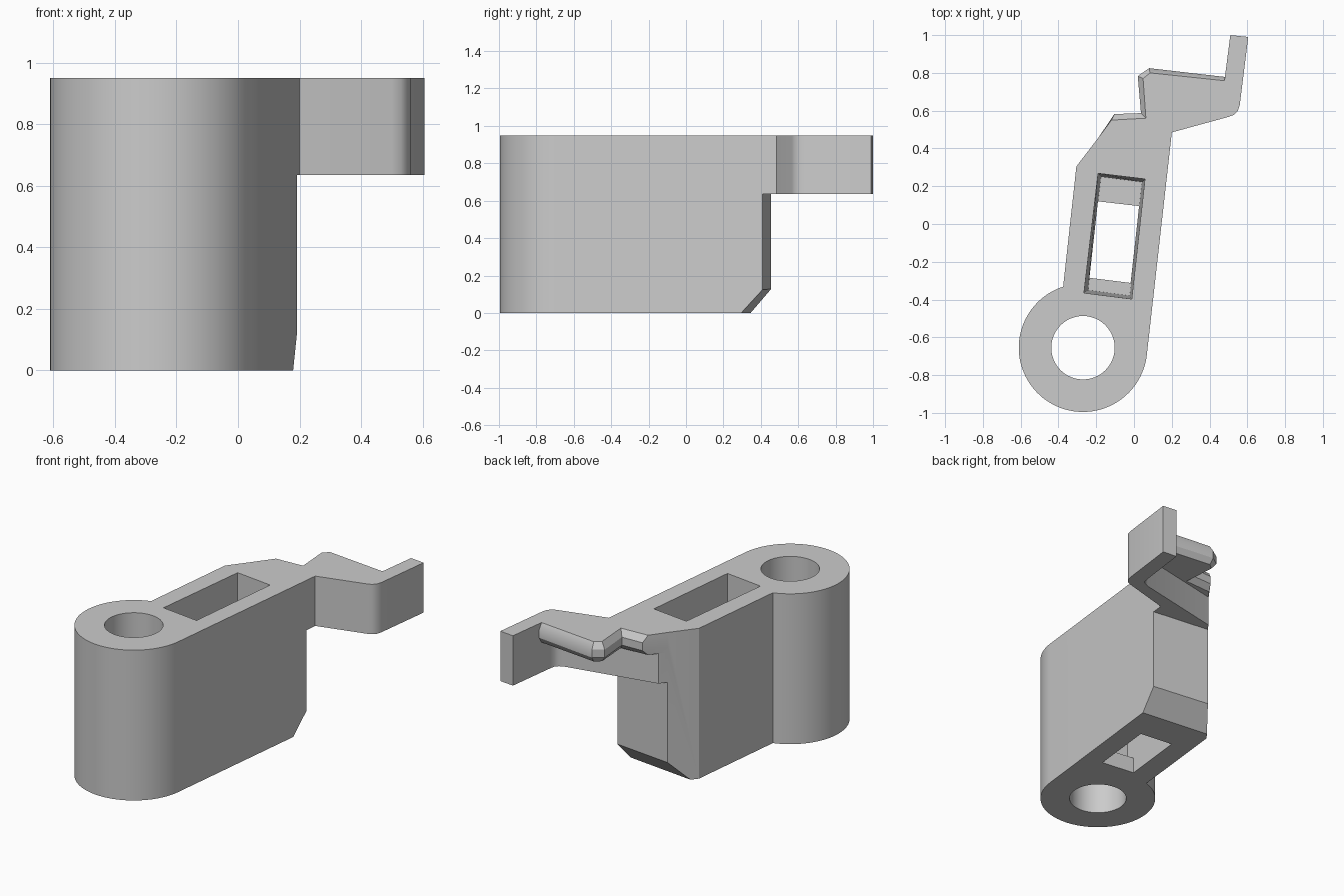
import bpy, bmesh
from math import cos, sin, radians
from mathutils import Vector

cube = bpy.data.objects.get("Cube")
if cube:
    bpy.data.objects.remove(cube, do_unlink=True)

TOP, ARM_Z, LIP_Z = 0.95, 0.635, 0.825
BOSS = (-0.27, -0.655)

grey = bpy.data.materials.new("plain grey")
grey.use_nodes = True
colour = (0.6, 0.6, 0.6, 1)
grey.diffuse_color = colour
grey.node_tree.nodes["Principled BSDF"].inputs["Base Color"].default_value = colour


def arc(centre, radius, start, end, steps):
    angles = [radians(start + (end - start) * i / steps) for i in range(steps + 1)]
    return [(centre[0] + radius * cos(a), centre[1] + radius * sin(a)) for a in angles]


def loft(name, layers, bevel_plane=None):
    """Solid through stacked outlines, given as (outline, z)."""
    bm = bmesh.new()
    rings = [[bm.verts.new((x, y, z)) for x, y in pts] for pts, z in layers]
    n = len(rings[0])
    for a, b in zip(rings, rings[1:]):
        for i in range(n):
            j = (i + 1) % n
            bm.faces.new((a[i], a[j], b[j], b[i]))
    bm.faces.new(rings[0])
    bm.faces.new(rings[-1])
    if bevel_plane:
        point, normal = bevel_plane
        geom = bm.verts[:] + bm.edges[:] + bm.faces[:]
        cut = bmesh.ops.bisect_plane(bm, geom=geom, plane_co=point, plane_no=normal, clear_outer=True)
        edges = [e for e in cut["geom_cut"] if isinstance(e, bmesh.types.BMEdge)]
        bmesh.ops.contextual_create(bm, geom=edges)
    bmesh.ops.recalc_face_normals(bm, faces=bm.faces[:])
    mesh = bpy.data.meshes.new(name)
    bm.to_mesh(mesh)
    bm.free()
    mesh.materials.append(grey)
    obj = bpy.data.objects.new(name, mesh)
    bpy.context.collection.objects.link(obj)
    return obj


def combine(base, other, operation):
    mod = base.modifiers.new(operation, "BOOLEAN")
    mod.object, mod.operation, mod.solver = other, operation, "EXACT"
    bpy.context.view_layer.objects.active = base
    bpy.ops.object.modifier_apply(modifier=mod.name)
    bpy.data.objects.remove(other, do_unlink=True)


# Lever body: round boss running into a slanted block, bevelled at the bottom end
left_end, right_end = (-0.19, 0.455), (0.192, 0.41)
outline = arc(BOSS, 0.34, -6.3, -252, 72) + [(-0.305, 0.305), left_end, right_end]
body = loft("lever_body", [(outline, 0), (outline, TOP)],
            (Vector((*right_end, 0.125)), Vector((0.11, 0.99, -0.92))))

# Hooked arm with a rounded elbow
arm_outline = [left_end, right_end, (0.2, 0.485), (0.5, 0.567)]
arm_outline += [(0.53, 0.578), (0.55, 0.6), (0.56, 0.63)]
arm_outline += [(0.605, 0.99), (0.51, 1.0), (0.47, 0.69)]
arm_outline += [(0.463, 0.655), (0.445, 0.633), (0.415, 0.62), (-0.157, 0.499)]
arm = loft("hooked_arm", [(arm_outline, ARM_Z), (arm_outline, TOP)])

# Zigzag lip along the top of the arm, bevelled above and below
root = [(0.5, 0.62), (0.2, 0.5), right_end, left_end]
inner = root + [(-0.12, 0.55), (0.063, 0.56), (0.048, 0.77), (0.085, 0.8), (0.495, 0.757)]
outer = root + [(-0.104, 0.582), (0.037, 0.587), (0.02, 0.783), (0.08, 0.825), (0.495, 0.777)]
lip = loft("arm_lip", [(inner, LIP_Z), (outer, 0.86), (outer, 0.91), (inner, TOP)])

combine(body, arm, "UNION")
combine(body, lip, "UNION")

# Pivot bore
bore = arc(BOSS, 0.168, 0, 352.5, 47)
combine(body, loft("bore_cutter", [(bore, -0.1), (bore, 1.1)]), "DIFFERENCE")

# Tapered pocket with a shorter slot through its floor
mouth = [(-0.19, 0.268), (0.058, 0.238), (-0.012, -0.397), (-0.265, -0.365)]
floor = [(-0.175, 0.25), (0.042, 0.222), (-0.022, -0.38), (-0.243, -0.35)]
slot = [(-0.191, 0.12), (0.027, 0.095), (-0.018, -0.312), (-0.236, -0.285)]
combine(body, loft("pocket_cutter", [(floor, 0.1), (mouth, TOP), (mouth, 1.1)]), "DIFFERENCE")
combine(body, loft("slot_cutter", [(slot, -0.1), (slot, 0.2)]), "DIFFERENCE")

bpy.ops.object.select_all(action="DESELECT")
body.select_set(True)
bpy.context.view_layer.objects.active = body
bpy.ops.object.shade_smooth_by_angle(angle=radians(30))
